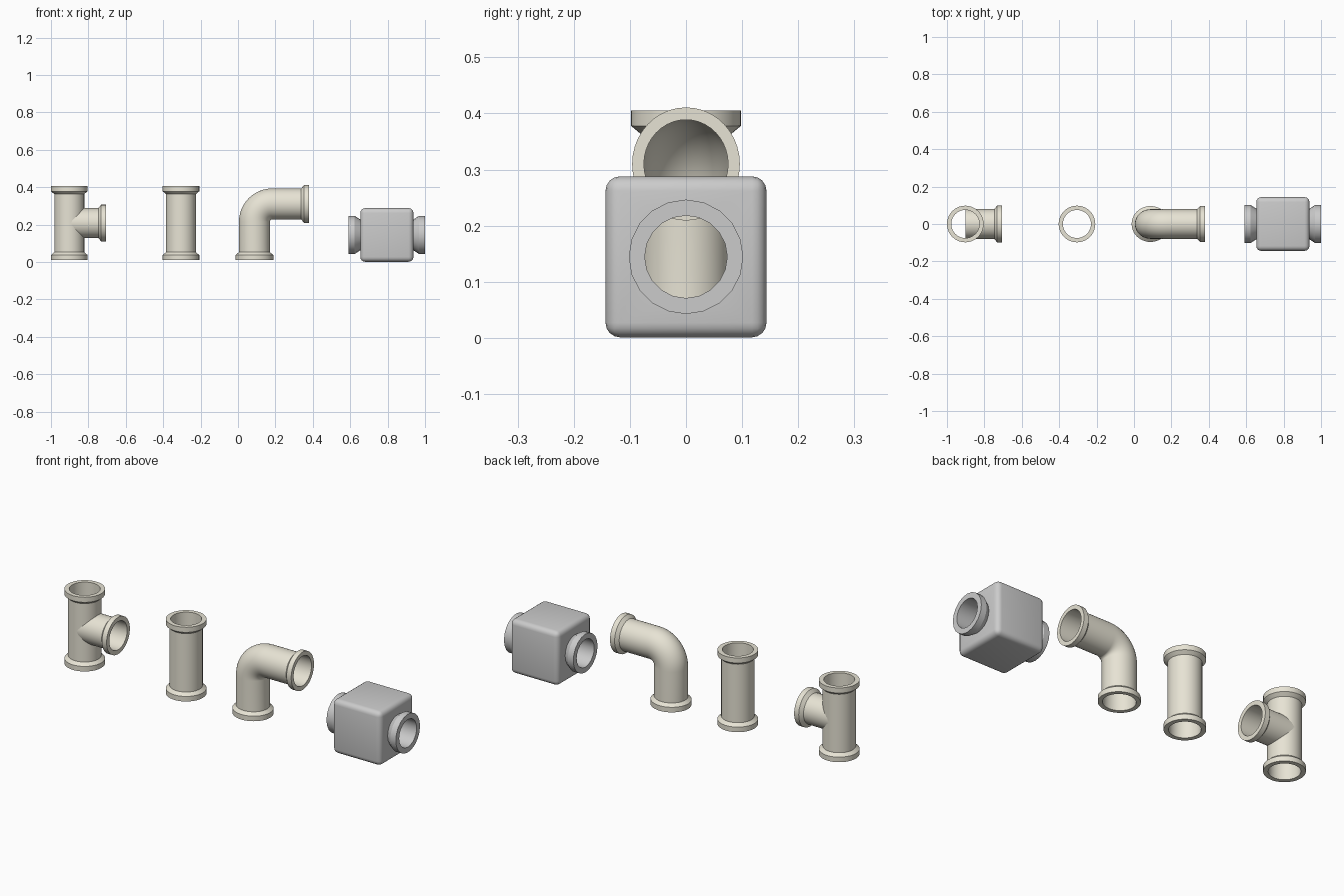
import bpy, bmesh, math
from mathutils import Vector

if "Cube" in bpy.data.objects:
    bpy.data.objects.remove(bpy.data.objects["Cube"])

beige = bpy.data.materials.new("beige")
beige.diffuse_color = (0.80, 0.77, 0.66, 1)
beige.use_nodes = True
beige.node_tree.nodes["Principled BSDF"].inputs["Base Color"].default_value = beige.diffuse_color


def smooth(ob, angle=30):
    bpy.ops.object.select_all(action='DESELECT')
    ob.select_set(True)
    bpy.context.view_layer.objects.active = ob
    bpy.ops.object.shade_smooth_by_angle(angle=math.radians(angle))


def add_object(name, bm, mat=None, angle=30):
    bmesh.ops.recalc_face_normals(bm, faces=bm.faces)
    me = bpy.data.meshes.new(name)
    bm.to_mesh(me)
    bm.free()
    ob = bpy.data.objects.new(name, me)
    bpy.context.collection.objects.link(ob)
    if mat:
        me.materials.append(mat)
    smooth(ob, angle)
    return ob


def tube(name, path, profile, mat=None, sides=40, squash=1.0, angle=30):
    """Sweep a closed profile of (distance, radius) along a path in the xz plane."""
    bm = bmesh.new()
    rings = []
    for s, r in profile:
        p, d = path(s)
        n = Vector((d.z, 0, -d.x)) * squash
        rings.append([bm.verts.new(p + n * (r * math.cos(2 * math.pi * i / sides))
                                   + Vector((0, r * math.sin(2 * math.pi * i / sides), 0)))
                      for i in range(sides)])
    for a, b in zip(rings, rings[1:] + rings[:1]):
        for i in range(sides):
            j = (i + 1) % sides
            bm.faces.new((a[i], a[j], b[j], b[i]))
    return add_object(name, bm, mat, angle)


def straight(start, direction):
    p, d = Vector(start), Vector(direction)
    return lambda s: (p + d * s, d)


def elbow_path(x, z0, rise, bend):
    """Up, quarter turn, then along +x."""
    arc = bend * math.pi / 2

    def path(s):
        if s <= rise:
            return Vector((x, 0, z0 + s)), Vector((0, 0, 1))
        a = min((s - rise) / bend, math.pi / 2)
        p = Vector((x + bend * (1 - math.cos(a)), 0, z0 + rise + bend * math.sin(a)))
        d = Vector((math.sin(a), 0, math.cos(a)))
        return p + d * max(s - rise - arc, 0), d
    return path


R, RI, RF = 0.080, 0.075, 0.098   # pipe, bore and collar radius


def pipe_profile(length, middle=(), start_collar=True, r=R, rf=RF):
    start = [(0, rf), (0.027, rf), (0.042, r)] if start_collar else [(0, r)]
    end = [(length - 0.042, r), (length - 0.027, rf), (length, rf)]
    inner = [(length, RI)] + [(s, RI) for s in reversed(middle)] + [(0, RI)]
    return start + [(s, r) for s in middle] + end + inner


# Tee: upright run and side branch
tube("tee_run", straight((-0.902, 0, 0.01), (0, 0, 1)), pipe_profile(0.395), beige)
tube("tee_branch", straight((-0.902, 0, 0.208), (1, 0, 0)),
     pipe_profile(0.197, start_collar=False, r=0.0795), beige)

# Straight pipe
tube("straight_pipe", straight((-0.305, 0, 0.01), (0, 0, 1)), pipe_profile(0.395), beige)

# Elbow pipe
rise, bend = 0.205, 0.095
arc = bend * math.pi / 2
steps = [rise + arc * i / 12 for i in range(13)]
tube("elbow_pipe", elbow_path(0.088, 0.01, rise, bend),
     pipe_profile(rise + arc + 0.197, steps, r=0.079, rf=0.096), beige, squash=1.05)

# Junction box with rounded edges
CX, CZ = 0.796, 0.1445
bpy.ops.mesh.primitive_cube_add(size=1, location=(CX, 0, CZ))
box = bpy.context.object
box.name = "junction_box"
box.scale = (0.284, 0.287, 0.287)
bpy.ops.object.transform_apply(location=False, rotation=False, scale=True)
bev = box.modifiers.new("round", 'BEVEL')
bev.width, bev.segments = 0.026, 4

# Bore through the box
bpy.ops.mesh.primitive_cylinder_add(vertices=20, radius=0.0735, depth=0.5,
                                    location=(CX, 0, CZ), rotation=(0, math.pi / 2, 0))
cutter = bpy.context.object
cutter.name = "bore_cutter"
cutter.hide_render = True
cut = box.modifiers.new("bore", 'BOOLEAN')
cut.object, cut.operation, cut.solver = cutter, 'DIFFERENCE', 'EXACT'
bpy.context.view_layer.objects.active = box
for m in ("round", "bore"):
    bpy.ops.object.modifier_apply(modifier=m)
bpy.data.objects.remove(cutter)
smooth(box, 35)

# Box collars on both sides
for side, name in ((1, "box_collar_right"), (-1, "box_collar_left")):
    tube(name, straight((CX + side * 0.204, 0, CZ), (-side, 0, 0)),
         [(0, 0.102), (0.032, 0.102), (0.062, 0.082), (0.066, 0.082), (0.066, 0.0735), (0, 0.0735)],
         sides=20)
